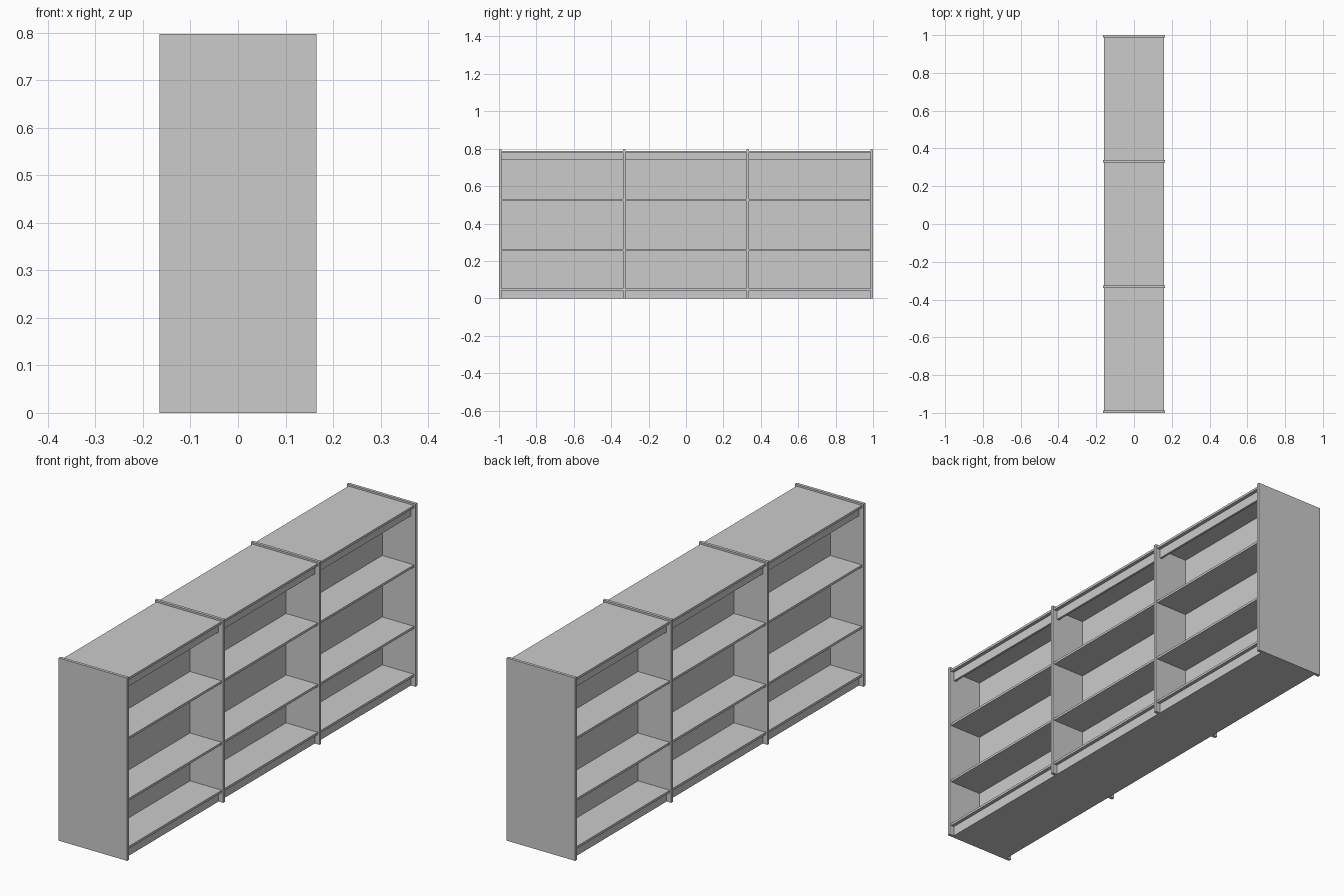
import bpy

if "Cube" in bpy.data.objects:
    bpy.data.objects.remove(bpy.data.objects["Cube"])


def box(name, x0, x1, y0, y1, z0, z1):
    """Axis-aligned board between the given limits."""
    bpy.ops.mesh.primitive_cube_add(size=1, location=((x0 + x1) / 2, (y0 + y1) / 2, (z0 + z1) / 2))
    ob = bpy.context.object
    ob.name = name
    ob.scale = (x1 - x0, y1 - y0, z1 - z0)
    bpy.ops.object.transform_apply(location=False, rotation=False, scale=True)
    return ob


T = 0.013                       # upright thickness
HALF = 0.165                    # half depth of uprights
SHELF = 0.158                   # half depth of shelves
RECESS = 0.143                  # face of plinth and valance
PITCH = (2 - T) / 3
centres = [-1 + T / 2 + PITCH * i for i in range(4)]

# Uprights: two ends and two dividers
for i, y in enumerate(centres):
    box(f"upright_{i}", -HALF, HALF, y - T / 2, y + T / 2, 0, 0.797)

# Three identical bays, open on both long sides
for i in range(3):
    y0, y1 = centres[i] + T / 2, centres[i + 1] - T / 2
    box(f"centre_panel_{i}", -0.005, 0.005, y0, y1, 0.05, 0.78)
    box(f"plinth_{i}", -RECESS, RECESS, y0, y1, 0, 0.043)
    box(f"top_board_{i}", -SHELF, SHELF, y0, y1, 0.779, 0.789)
    for j, z in enumerate((0.043, 0.252, 0.520)):
        box(f"shelf_{i}_{j}", -SHELF, SHELF, y0, y1, z, z + 0.010)
    # Valance strips under the top board
    for side, s in (("left", -1), ("right", 1)):
        xa, xb = sorted((s * (RECESS - 0.01), s * RECESS))
        box(f"valance_{side}_{i}", xa, xb, y0, y1, 0.739, 0.779)
